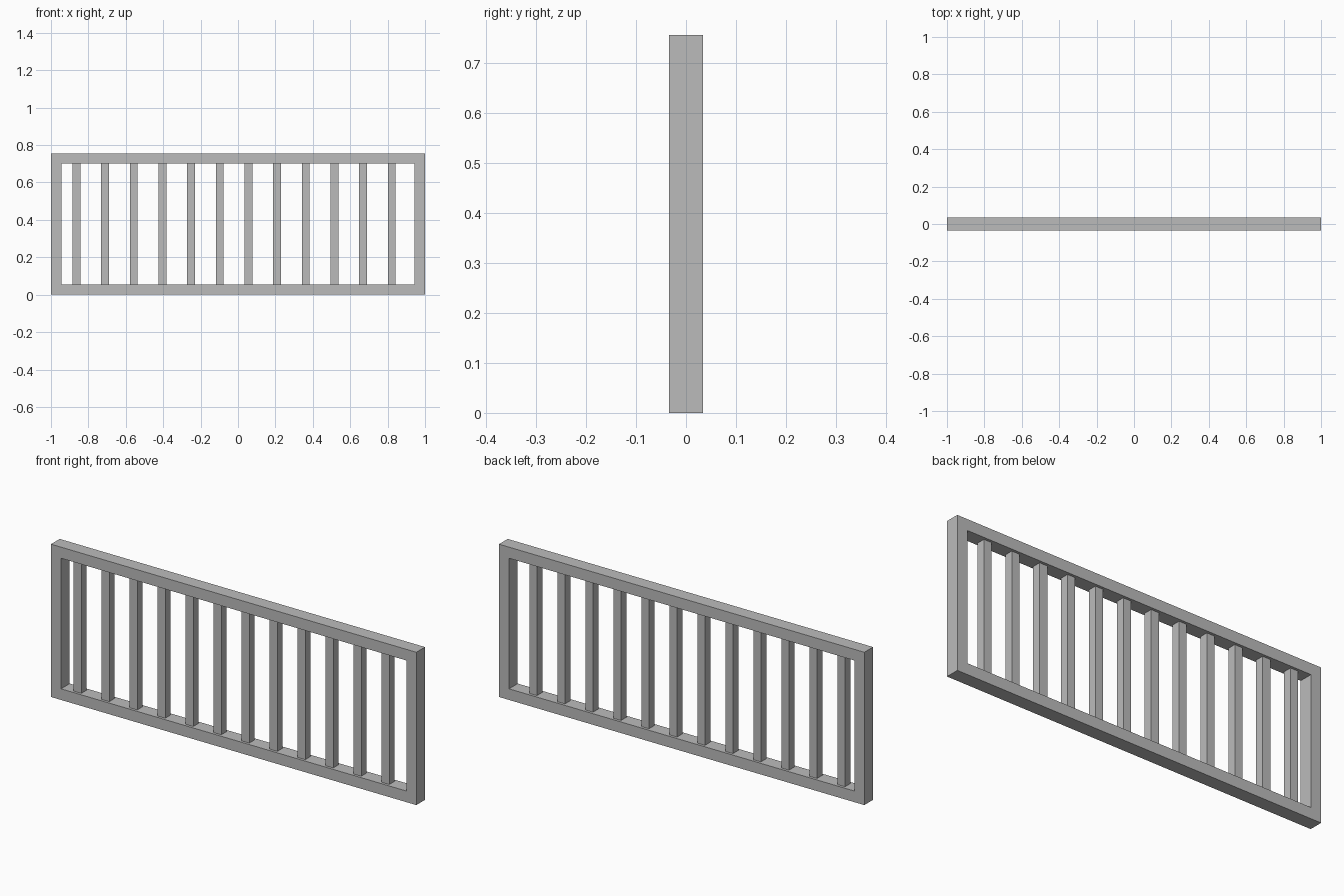
import bpy, bmesh

if "Cube" in bpy.data.objects:
    bpy.data.objects.remove(bpy.data.objects["Cube"])

W, H, D, T = 1.0, 0.756, 0.034, 0.055   # half width, height, half depth, frame thickness
BAR, COUNT = 0.042, 12                  # bar thickness and number of bars
FIRST, LAST = -0.864, 0.822             # centres of first and last bar

grey = bpy.data.materials.new("grey")
grey.diffuse_color = (0.5, 0.5, 0.5, 1)
grey.use_nodes = True
grey.node_tree.nodes["Principled BSDF"].inputs["Base Color"].default_value = grey.diffuse_color


def add_object(name, bm):
    bmesh.ops.recalc_face_normals(bm, faces=bm.faces)
    me = bpy.data.meshes.new(name)
    bm.to_mesh(me)
    bm.free()
    me.materials.append(grey)
    ob = bpy.data.objects.new(name, me)
    bpy.context.collection.objects.link(ob)
    return ob


# Rectangular frame: four rings of corners joined into a mitred loop
bm = bmesh.new()


def ring(inset, y):
    x, lo, hi = W - inset, inset, H - inset
    return [bm.verts.new((px, y, pz)) for px, pz in ((-x, lo), (x, lo), (x, hi), (-x, hi))]


rings = [ring(0, -D), ring(0, D), ring(T, D), ring(T, -D)]
for i in range(4):
    a, b = rings[i], rings[(i + 1) % 4]
    for k in range(4):
        n = (k + 1) % 4
        bm.faces.new((a[k], a[n], b[n], b[k]))
add_object("frame", bm)

# Evenly spaced square upright bars between the rails
for i in range(COUNT):
    bm = bmesh.new()
    bmesh.ops.create_cube(bm, size=1)
    bmesh.ops.scale(bm, vec=(BAR, BAR, H - 2 * T), verts=bm.verts)
    bar = add_object(f"upright_bar_{i + 1}", bm)
    bar.location = (FIRST + (LAST - FIRST) * i / (COUNT - 1), 0, H / 2)
